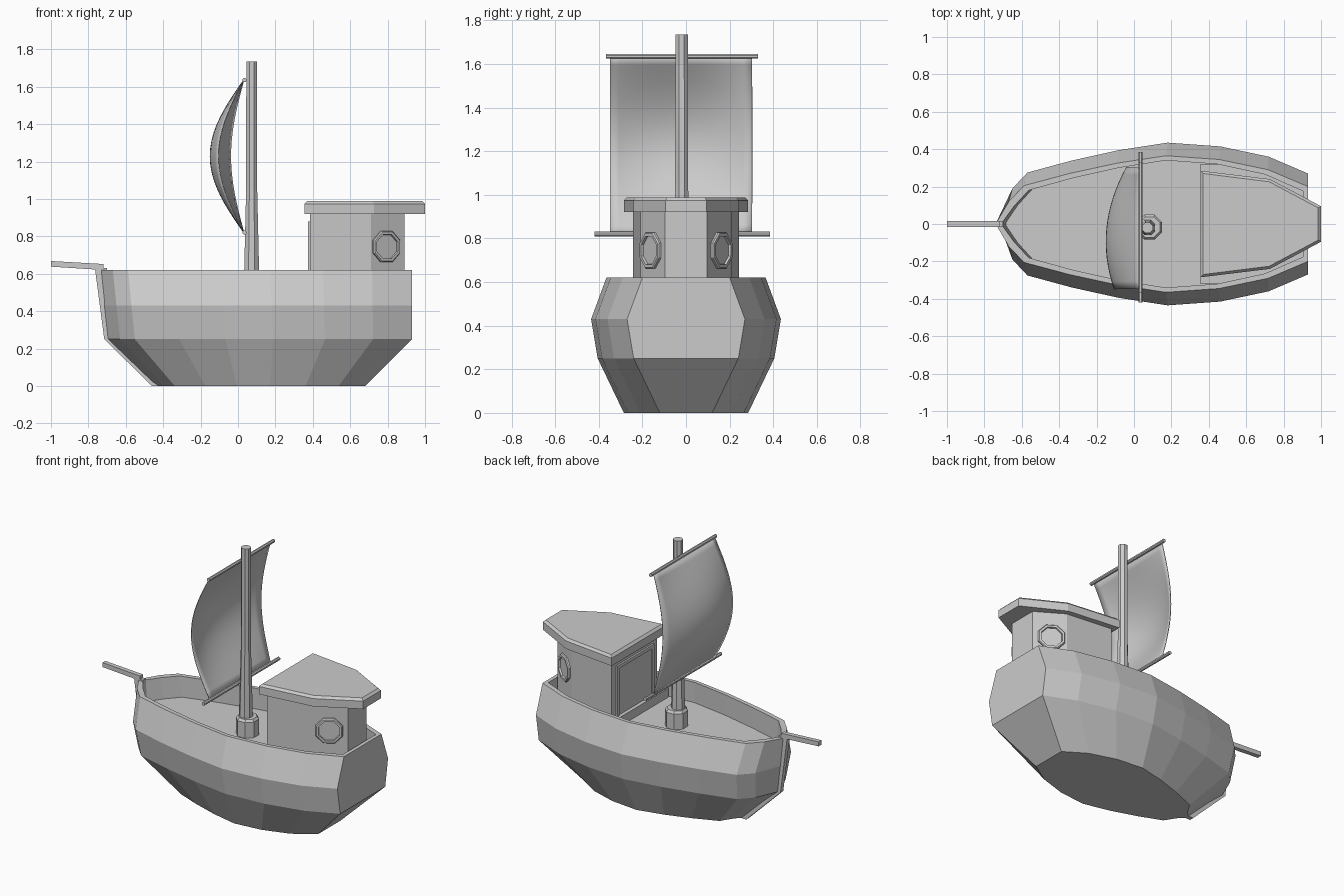
import bpy, math
from mathutils import Vector

if "Cube" in bpy.data.objects:
    bpy.data.objects.remove(bpy.data.objects["Cube"])


def mesh_object(name, verts, faces):
    me = bpy.data.meshes.new(name)
    me.from_pydata([tuple(v) for v in verts], [], faces)
    me.update()
    ob = bpy.data.objects.new(name, me)
    bpy.context.collection.objects.link(ob)
    return ob


def loft(name, rings, caps=True, closed=False):
    n, m = len(rings[0]), len(rings)
    verts = [v for r in rings for v in r]
    faces = [(k * n + i, k * n + (i + 1) % n, (k + 1) % m * n + (i + 1) % n, (k + 1) % m * n + i)
             for k in range(m if closed else m - 1) for i in range(n)]
    if caps and not closed:
        faces += [tuple(range(n))[::-1], tuple(range((m - 1) * n, m * n))]
    return mesh_object(name, verts, faces)


def mirrored(half):
    """Closed plan outline from its +y half, ordered counter-clockwise."""
    return [(x, -y) for x, y in half] + [(x, y) for x, y in reversed(half) if y > 1e-6]


def circle(center, radius, u, v, n=8):
    step = 2 * math.pi / n
    return [Vector(center) + radius * (math.cos((i + .5) * step) * Vector(u)
            + math.sin((i + .5) * step) * Vector(v)) for i in range(n)]


def box(name, x0, x1, y0, y1, z0, z1):
    ring = [(x0, y0), (x1, y0), (x1, y1), (x0, y1)]
    return loft(name, [[(x, y, z) for x, y in ring] for z in (z0, z1)])


# Hull: one plan, adapted at each level, with a bulwark dropping to the deck
PLAN = [(-.72, 0), (-.65, .19), (-.57, .275), (-.33, .34), (-.08, .395),
        (.18, .435), (.46, .415), (.72, .36), (.93, .27)]


def plan_at(bow, stern, inset):
    s = (stern - bow) / 1.65
    return [(bow + (x + .72) * s, max(0, y - inset)) for x, y in PLAN]


levels = [(0, -.44, .68, .15), (.25, -.70, .93, .03), (.43, -.72, .93, 0),
          (.62, -.74, .93, .07), (.62, -.71, .905, .095), (.48, -.69, .905, .09)]
loft("hull", [[(x, y, z) for x, y in mirrored(plan_at(b, s, i))] for z, b, s, i in levels])

# Raised rear deck under the cabin
rear = [(.355, .32), (.46, .318), (.72, .265), (.91, .178)]
loft("rear_deck", [[(x, y, z) for x, y in mirrored(rear)] for z in (.47, .54)])

# Stem strip and bowsprit
stem = [(-.765, .63), (-.715, .25), (-.46, 0), (-.42, 0), (-.66, .25), (-.70, .63)]
loft("stem", [[(x, y, z) for x, z in stem] for y in (.015, -.015)])
sprit = [(-1, .668), (-1, .638), (-.72, .62), (-.72, .652)]
loft("bowsprit", [[(x, y, z) for x, z in sprit] for y in (.015, -.015)])

# Cabin walls and overhanging chamfered roof
wall = [(.385, .243), (.71, .208), (.89, .097)]
loft("cabin", [[(x, y, z) for x, y in mirrored(wall)] for z in (.5, .93)])
roof = [(.355, .285), (.727, .24), (1.0, .095)]
roof_top = [(.37, .27), (.722, .226), (.985, .086)]
loft("cabin_roof", [[(x, y, z) for x, y in mirrored(p)]
                    for p, z in ((roof, .92), (roof, .973), (roof_top, .988))])

# Cabin door: panel with a raised frame
box("door_panel", .38, .39, -.18, .18, .54, .86)
for side in (-1, 1):
    box("door_post", .373, .39, side * .185 - .012, side * .185 + .012, .54, .88)
box("door_lintel", .373, .39, -.173, .173, .857, .88)

# Portholes on the slanted rear walls
for s in (-1, 1):
    a, b = Vector((.71, s * .208, 0)), Vector((.89, s * .097, 0))
    u = (b - a).normalized()
    v = Vector((0, 0, 1))
    out = u.cross(v)
    if out.y * s < 0:
        out = -out
    c = a + (b - a) * .45 + Vector((0, 0, .745))
    loft("porthole_ring", [circle(c + out * d, r, u, v) for r, d in
                           ((.09, -.01), (.09, .01), (.084, .016), (.07, .016), (.066, -.01))],
         closed=True)
    loft("porthole_glass", [circle(c + out * d, .068, u, v) for d in (-.01, .004)])

# Mast and collar
X, Y, Z = (1, 0, 0), (0, 1, 0), (0, 0, 1)
MX, MY = .073, -.02
loft("mast", [circle((MX, MY, z), r, X, Y) for z, r in ((.48, .046), (.62, .043), (1.05, .032), (1.735, .031))])
loft("mast_collar", [circle((MX + .01, MY + .003, z), r, X, Y)
                     for z, r in ((.47, .072), (.585, .072), (.6, .06))])

# Yards
for name, z, y0, y1 in (("upper_yard", 1.635, -.367, .33), ("lower_yard", .82, -.42, .385)):
    loft(name, [circle((.035, y, z), .012, Z, X) for y in (y0, y1)])

# Sail: billowing sheet, fuller towards the front side
NU, NV = 16, 20
verts, faces = [], []
for j in range(NV + 1):
    t = j / NV
    for i in range(NU + 1):
        w = 2 * i / NU - 1
        belly = .1025 - .0325 * w + .073 * (1 - w * w)
        verts.append((.033 - belly * math.sin(math.pi * t), -.0225 + .325 * w, .822 + .813 * t))
for j in range(NV):
    for i in range(NU):
        k = j * (NU + 1) + i
        faces.append((k, k + 1, k + NU + 2, k + NU + 1))
sail = mesh_object("sail", verts, faces)
sail.modifiers.new("thickness", 'SOLIDIFY').thickness = .005
for p in sail.data.polygons:
    p.use_smooth = True

# Consistent outward normals on every solid part
import bmesh
for ob in bpy.context.collection.objects:
    if ob.name != "sail":
        bm = bmesh.new()
        bm.from_mesh(ob.data)
        bmesh.ops.recalc_face_normals(bm, faces=bm.faces)
        bm.to_mesh(ob.data)
        bm.free()
